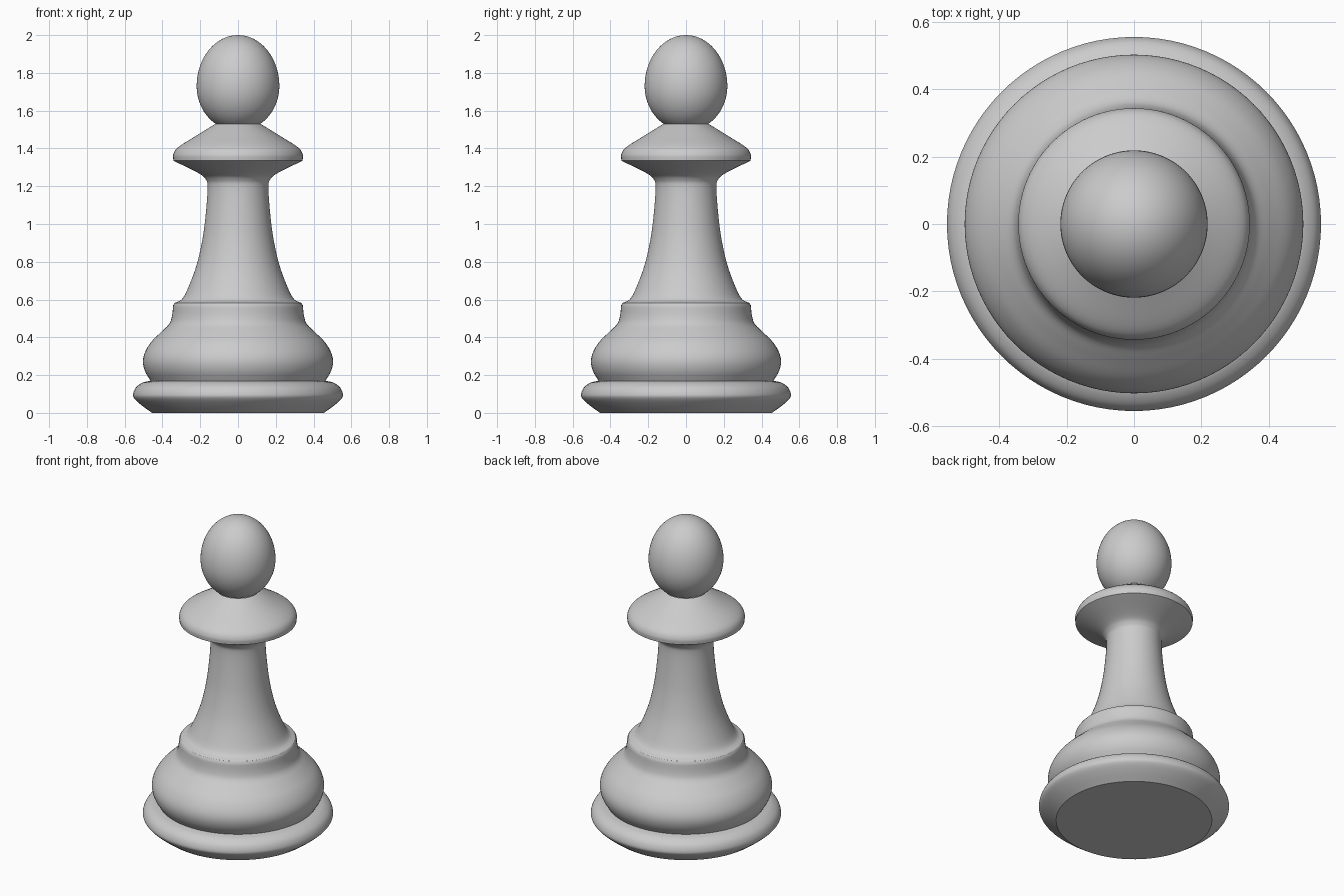
import bpy
import bmesh
from math import sin, cos, pi, radians
from mathutils import Vector

cube = bpy.data.objects.get("Cube")
if cube:
    bpy.data.objects.remove(cube, do_unlink=True)

SEGMENTS = 96

grey = bpy.data.materials.new("light grey")
grey.use_nodes = True
grey.diffuse_color = (0.6, 0.6, 0.6, 1)
grey.node_tree.nodes["Principled BSDF"].inputs["Base Color"].default_value = grey.diffuse_color


def smooth_profile(points, steps=5):
    """Catmull-Rom curve through (radius, height) points."""
    p = [Vector(q) for q in points]
    p = [2 * p[0] - p[1]] + p + [2 * p[-1] - p[-2]]
    curve = []
    for a, b, c, d in zip(p, p[1:], p[2:], p[3:]):
        for i in range(steps):
            t = i / steps
            curve.append(0.5 * (2 * b + (c - a) * t + (2 * a - 5 * b + 4 * c - d) * t**2
                                + (3 * b - a - 3 * c + d) * t**3))
    return curve + [p[-2]]


def lathe(name, profile, cap_bottom=False, cap_top=False):
    """Turn a bottom-to-top profile around the z axis."""
    bm = bmesh.new()
    angles = [2 * pi * i / SEGMENTS for i in range(SEGMENTS)]
    rings = [[bm.verts.new((r * cos(a), r * sin(a), z)) for a in angles] for r, z in profile]
    for low, high in zip(rings, rings[1:]):
        for i in range(SEGMENTS):
            j = (i + 1) % SEGMENTS
            bm.faces.new((low[i], low[j], high[j], high[i]))
    if cap_bottom:
        bm.faces.new(rings[0][::-1])
    if cap_top:
        bm.faces.new(rings[-1])
    mesh = bpy.data.meshes.new(name)
    bm.to_mesh(mesh)
    bm.free()
    mesh.materials.append(grey)
    obj = bpy.data.objects.new(name, mesh)
    bpy.context.collection.objects.link(obj)
    bpy.ops.object.select_all(action='DESELECT')
    obj.select_set(True)
    bpy.context.view_layer.objects.active = obj
    bpy.ops.object.shade_smooth_by_angle(angle=radians(35))


# Foot ring
lathe("base_ring", smooth_profile([
    (0.455, 0), (0.51, 0.04), (0.548, 0.075), (0.555, 0.10),
    (0.54, 0.135), (0.505, 0.16), (0.463, 0.17)]), cap_bottom=True)

# Bulging lower body up to its shoulder rim
lathe("lower_body", smooth_profile([
    (0.463, 0.17), (0.492, 0.22), (0.503, 0.27), (0.493, 0.32), (0.46, 0.375),
    (0.405, 0.43), (0.365, 0.47), (0.35, 0.51), (0.343, 0.57)])
    + [Vector((0.335, 0.582))])

# Stem with flared foot and flared underside of the collar
lathe("stem", smooth_profile([
    (0.335, 0.582), (0.297, 0.602), (0.265, 0.66), (0.22, 0.78), (0.188, 0.92),
    (0.17, 1.06), (0.161, 1.19), (0.17, 1.235), (0.21, 1.27), (0.342, 1.335)]))

# Collar
lathe("collar", smooth_profile([
    (0.342, 1.335), (0.342, 1.37), (0.315, 1.408), (0.22, 1.468), (0.12, 1.53)]))

# Egg-shaped head, slightly taller above its widest point
head = []
for i in range(33):
    a = -1.0 + (pi / 2 - 0.01 + 1.0) * i / 32
    head.append((0.219 * cos(a), 1.73 + sin(a) * (0.27 if a > 0 else 0.2 / sin(1.0))))
lathe("head", head, cap_top=True)
